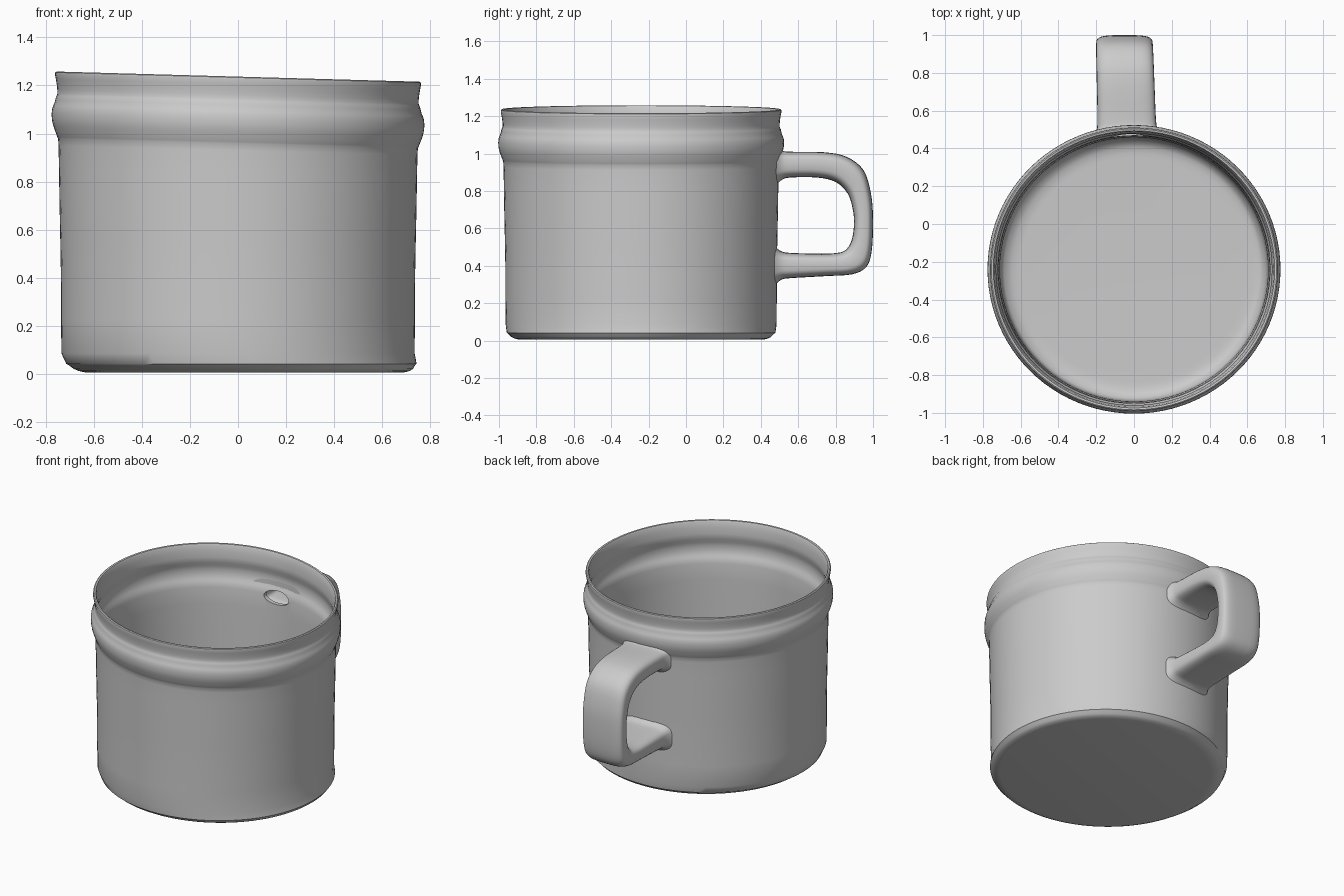
import bpy, bmesh, math

if "Cube" in bpy.data.objects:
    bpy.data.objects.remove(bpy.data.objects["Cube"])

CY = -0.24          # y of the mug axis
SEG = 96


def spline(pts, n):
    """Catmull-Rom resampling of a list of tuples, n steps per span."""
    p = [pts[0]] + list(pts) + [pts[-1]]
    out = []
    for i in range(1, len(p) - 2):
        for k in range(n):
            t = k / n
            out.append(tuple(
                0.5 * (2 * b + (c - a) * t + (2 * a - 5 * b + 4 * c - d) * t * t
                       + (3 * b - a - 3 * c + d) * t ** 3)
                for a, b, c, d in zip(*p[i - 1:i + 3])))
    return out + [tuple(pts[-1])]


def make(name, bm):
    bmesh.ops.recalc_face_normals(bm, faces=bm.faces)
    me = bpy.data.meshes.new(name)
    bm.to_mesh(me)
    bm.free()
    ob = bpy.data.objects.new(name, me)
    bpy.context.collection.objects.link(ob)
    return ob


def activate(ob):
    bpy.ops.object.select_all(action='DESELECT')
    ob.select_set(True)
    bpy.context.view_layer.objects.active = ob


def bridge(bm, a, b):
    n = len(a)
    for i in range(n):
        bm.faces.new((a[i], a[(i + 1) % n], b[(i + 1) % n], b[i]))


# Cup body: one closed lathe profile, outside up and inside down
outer = [(0.655, 0.005), (0.69, 0.012), (0.72, 0.035), (0.735, 0.085),
         (0.737, 0.4), (0.743, 0.7), (0.747, 0.93), (0.752, 0.965),
         (0.767, 1.005), (0.775, 1.04), (0.774, 1.08), (0.764, 1.105),
         (0.758, 1.13), (0.752, 1.145), (0.754, 1.18), (0.762, 1.225)]
rim = [(0.761, 1.233), (0.755, 1.237), (0.745, 1.235)]
inner = [(0.74, 1.225), (0.73, 1.15), (0.735, 1.11), (0.748, 1.06),
         (0.737, 1.0), (0.72, 0.95), (0.715, 0.7), (0.71, 0.4),
         (0.706, 0.13), (0.69, 0.075), (0.655, 0.05), (0.6, 0.045)]
profile = spline(outer, 2) + rim + spline(inner, 2)


def place(r, z, a):
    x, y = r * math.cos(a), 0.985 * r * math.sin(a)
    # slight hand-made irregularity: tilted rim and off-centre foot
    lift = -0.028 * x * max(0, min(1, (z - 0.3) / 0.7))
    foot = 0.03 * max(0, 1 - z / 0.08) if r > 0.6 else 0
    return (x + foot, CY + y, z + lift)


bm = bmesh.new()
rings = [[bm.verts.new(place(r, z, 2 * math.pi * i / SEG)) for i in range(SEG)]
         for r, z in profile]
for a, b in zip(rings, rings[1:]):
    bridge(bm, a, b)
bm.faces.new(rings[0])
bm.faces.new(rings[-1])
body = make("cup_body", bm)

# Openings in the wall leading into the hollow handle
for z in (0.94, 0.395):
    bpy.ops.mesh.primitive_cylinder_add(vertices=32, radius=1, depth=0.15,
                                        location=(-0.035, 0.44, z),
                                        rotation=(math.pi / 2, 0, 0))
    cutter = bpy.context.object
    cutter.name = "opening_cutter"
    cutter.scale = (0.09, 0.045, 1)
    cutter.hide_render = True
    activate(body)
    mod = body.modifiers.new("opening", 'BOOLEAN')
    mod.operation, mod.object, mod.solver = 'DIFFERENCE', cutter, 'EXACT'
    bpy.ops.object.modifier_apply(modifier=mod.name)
    bpy.data.objects.remove(cutter)

# Handle: sections given by outer point, inner point (y, z) and half width
path = [(0.488, 1.045, 0.488, 0.835, 0.185), (0.515, 1.018, 0.515, 0.86, 0.163),
        (0.56, 1.01, 0.56, 0.872, 0.155), (0.74, 1.007, 0.70, 0.872, 0.153),
        (0.86, 0.982, 0.80, 0.848, 0.152), (0.95, 0.91, 0.865, 0.785, 0.151),
        (0.99, 0.78, 0.892, 0.70, 0.15), (1.0, 0.64, 0.898, 0.62, 0.15),
        (0.993, 0.48, 0.885, 0.535, 0.15), (0.965, 0.395, 0.85, 0.482, 0.15),
        (0.89, 0.355, 0.79, 0.467, 0.151), (0.75, 0.345, 0.70, 0.465, 0.152),
        (0.56, 0.334, 0.56, 0.469, 0.155), (0.51, 0.325, 0.51, 0.478, 0.163),
        (0.475, 0.295, 0.475, 0.505, 0.185)]
sections = spline(path, 4)
N = 32


def superpow(v):
    return math.copysign(abs(v) ** 0.55, v)


def tube(bm, k):
    loops = []
    for oy, oz, iy, iz, w in sections:
        cy, cz = (oy + iy) / 2, (oz + iz) / 2
        near = max(0, min(1, (0.62 - cy) / 0.12))   # hug the round wall
        loop = []
        for i in range(N):
            a = 2 * math.pi * i / N
            u, v = k * superpow(math.cos(a)), k * superpow(math.sin(a))
            x = -0.037 - 0.03 * (cy - 0.5) + u * w
            y = cy + v * (oy - iy) / 2
            y += near * (math.sqrt(0.74 ** 2 - x * x) - 0.74)
            loop.append(bm.verts.new((x, y, cz + v * (oz - iz) / 2)))
        loops.append(loop)
    for a, b in zip(loops, loops[1:]):
        bridge(bm, a, b)
    return loops[0], loops[-1]


bm = bmesh.new()
o0, o1 = tube(bm, 1.0)
i0, i1 = tube(bm, 0.6)
bridge(bm, o0, i0)
bridge(bm, o1, i1)
handle = make("handle", bm)

for ob in (body, handle):
    activate(ob)
    bpy.ops.object.shade_smooth_by_angle(angle=math.radians(40))
